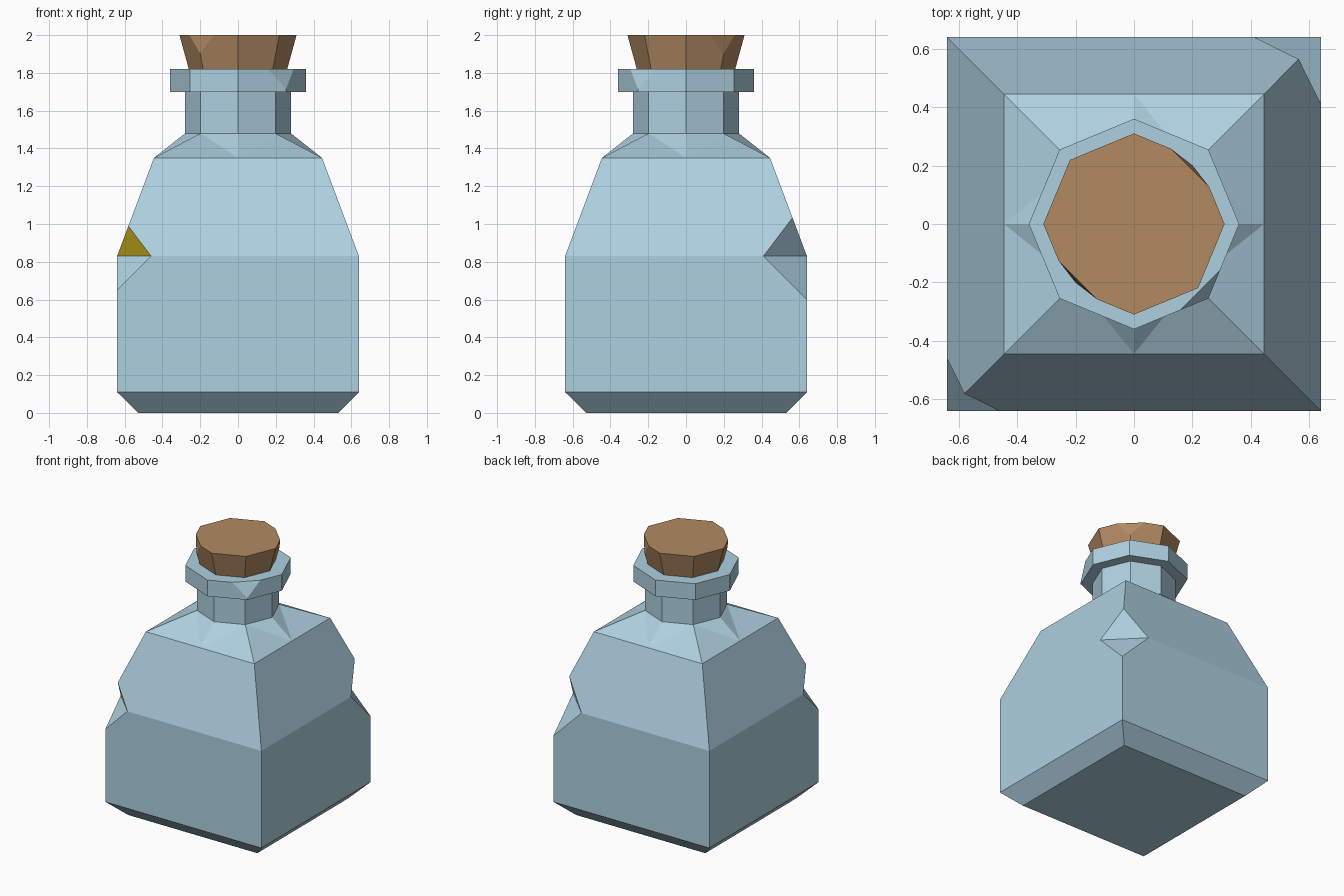
import bpy, bmesh, math
from mathutils import Vector

if "Cube" in bpy.data.objects:
    bpy.data.objects.remove(bpy.data.objects["Cube"])


def material(name, rgb):
    m = bpy.data.materials.new(name)
    m.diffuse_color = (*rgb, 1)
    m.use_nodes = True
    m.node_tree.nodes["Principled BSDF"].inputs["Base Color"].default_value = m.diffuse_color
    return m


glass_blue = material("pale blue glass", (0.423, 0.631, 0.745))
chip_yellow = material("yellow chip", (0.61, 0.456, 0.014))
cork_brown = material("cork brown", (0.445, 0.254, 0.122))


def square(s, z):
    # eight points: side middles (even) and corners (odd)
    pts = []
    for k in range(8):
        c, n = math.cos(k * math.pi / 4), math.sin(k * math.pi / 4)
        m = s / max(abs(c), abs(n))
        pts.append((c * m, n * m, z))
    return pts


def octagon(r, z):
    return [(r * math.cos(k * math.pi / 4), r * math.sin(k * math.pi / 4), z) for k in range(8)]


def loft(rings, split=None):
    """Join rings of eight points; quads above ring number `split` become triangles."""
    bm = bmesh.new()
    vs = [[bm.verts.new(p) for p in ring] for ring in rings]
    for i in range(len(vs) - 1):
        a, b = vs[i], vs[i + 1]
        for k in range(8):
            j = (k + 1) % 8
            if i != split:
                bm.faces.new((a[k], a[j], b[j], b[k]))
            elif k % 2 == 0:
                bm.faces.new((a[k], a[j], b[j]))
                bm.faces.new((a[k], b[j], b[k]))
            else:
                bm.faces.new((a[k], a[j], b[k]))
                bm.faces.new((a[j], b[j], b[k]))
    bm.faces.new(vs[0][::-1])
    bm.faces.new(vs[-1])
    return bm, vs


def chip(bm, v, d):
    """Knock a corner off, cutting every edge at distance d; returns the new faces."""
    z = v.co.z
    new = []
    for e in list(v.link_edges):
        new.append(bmesh.utils.edge_split(e, v, d / e.calc_length())[1])
    for f in list(v.link_faces):
        a, b = [w for w in f.verts if w in new]
        bmesh.utils.face_split(f, a, b)
    bmesh.ops.delete(bm, geom=[v], context='VERTS')
    if len(new) == 3:
        return [bm.faces.new(new)]
    level = [w for w in new if abs(w.co.z - z) < 1e-4]
    ends = sorted((w for w in new if w not in level), key=lambda w: w.co.z)
    return [bm.faces.new((*level, w)) for w in ends]


def finish(bm, name, mats):
    bmesh.ops.recalc_face_normals(bm, faces=bm.faces)
    me = bpy.data.meshes.new(name)
    bm.to_mesh(me)
    bm.free()
    for m in mats:
        me.materials.append(m)
    ob = bpy.data.objects.new(name, me)
    bpy.context.collection.objects.link(ob)


# Glass bottle: square body, triangulated shoulder, octagonal neck and lip
bm, r = loft([square(0.53, 0), square(0.64, 0.11), square(0.64, 0.83), square(0.445, 1.35),
              octagon(0.28, 1.48), octagon(0.28, 1.70), octagon(0.36, 1.70), octagon(0.36, 1.82)],
             split=3)
chip(bm, r[2][1], 0.23)                 # back right corner notch
lower, upper = chip(bm, r[2][5], 0.18)  # front left corner notch
upper.material_index = 1
chip(bm, r[7][7], 0.105)                # lip chip
finish(bm, "bottle", [glass_blue, chip_yellow])

# Cork stopper with two chipped corners
bm, r = loft([octagon(0.255, 1.80), octagon(0.31, 2.0)])
for k in (1, 5):
    chip(bm, r[1][k], 0.10)
finish(bm, "cork", [cork_brown])
